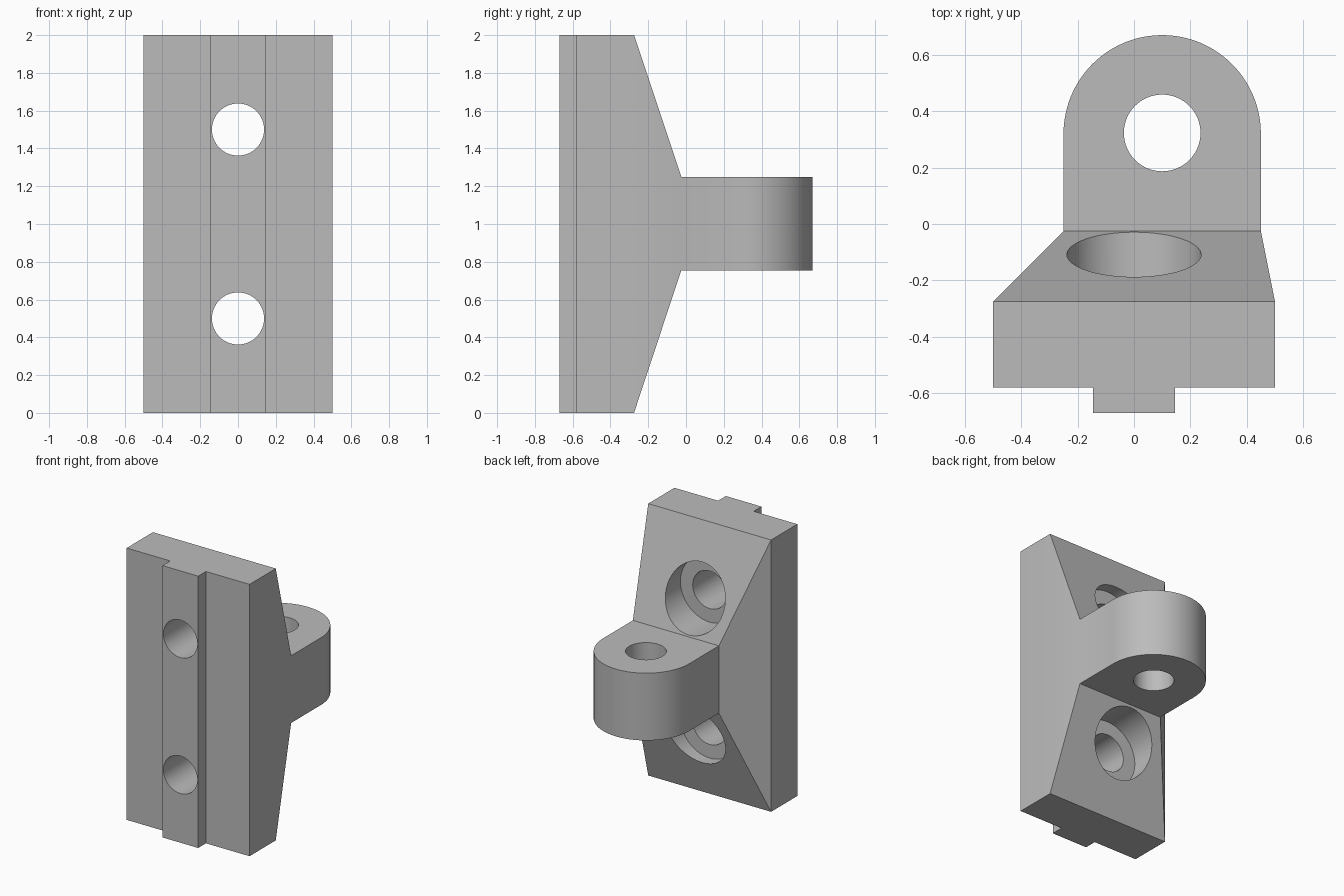
import bpy, bmesh, math
from mathutils import Vector

cube = bpy.data.objects.get("Cube")
if cube:
    bpy.data.objects.remove(cube, do_unlink=True)

# Single grey material
grey = bpy.data.materials.new("light_grey")
grey.use_nodes = True
colour = (0.5, 0.5, 0.5, 1)
grey.diffuse_color = colour
grey.node_tree.nodes["Principled BSDF"].inputs["Base Color"].default_value = colour

# Depth stations from the front rail to the tip of the lug
RAIL, FRONT, PLATE, SHOULDER, TIP = -0.67, -0.58, -0.275, -0.025, 0.67
HEIGHT = 2.0
LUG_X, LUG_R = 0.1, 0.35
LUG_BOTTOM, LUG_TOP = 0.755, 1.25


def extrude_face(bm, face):
    """Extrude a face in place and return the new cap."""
    cap = bmesh.ops.extrude_face_region(bm, geom=[face])["geom"]
    bmesh.ops.delete(bm, geom=[face], context="FACES_ONLY")
    return next(g for g in cap if isinstance(g, bmesh.types.BMFace))


def cylinder(name, start, end, radius):
    """Cutter cylinder between two points."""
    start, end = Vector(start), Vector(end)
    axis = end - start
    bpy.ops.mesh.primitive_cylinder_add(
        vertices=64, radius=radius, depth=axis.length, location=(start + end) / 2)
    obj = bpy.context.object
    obj.name = name
    obj.rotation_euler = axis.to_track_quat("Z", "Y").to_euler()
    obj.hide_render = True
    return obj


# Plate with front rail: T-shaped profile extruded upwards
bm = bmesh.new()
half = [(0.145, RAIL), (0.145, FRONT), (0.5, FRONT), (0.5, PLATE)]
profile = half + [(-x, y) for x, y in reversed(half)]
bottom = bm.faces.new([bm.verts.new((x, y, 0)) for x, y in profile])
top = bmesh.ops.extrude_face_region(bm, geom=[bottom])["geom"]
bmesh.ops.translate(bm, vec=(0, 0, HEIGHT),
                    verts=[g for g in top if isinstance(g, bmesh.types.BMVert)])
bmesh.ops.recalc_face_normals(bm, faces=bm.faces)

# Sloping shoulder tapering from the plate's back to the lug
bm.faces.ensure_lookup_table()
back = max(bm.faces, key=lambda f: f.calc_center_median().y)
shoulder = extrude_face(bm, back)
for v in shoulder.verts:
    v.co = (LUG_X + math.copysign(LUG_R, v.co.x), SHOULDER,
            LUG_TOP if v.co.z > HEIGHT / 2 else LUG_BOTTOM)

# Lug, with its far end rounded into a half circle
lug_end = extrude_face(bm, shoulder)
for v in lug_end.verts:
    v.co.y = TIP
corners = [e for e in lug_end.edges if abs(e.verts[0].co.z - e.verts[1].co.z) > 0.1]
bmesh.ops.bevel(bm, geom=corners, offset=LUG_R - 0.0001, offset_type="OFFSET",
                segments=24, profile=0.5, affect="EDGES")
bmesh.ops.remove_doubles(bm, verts=bm.verts, dist=0.001)
bmesh.ops.recalc_face_normals(bm, faces=bm.faces)

mesh = bpy.data.meshes.new("mounting_bracket")
bm.to_mesh(mesh)
bm.free()
mesh.materials.append(grey)
bracket = bpy.data.objects.new("mounting_bracket", mesh)
bpy.context.collection.objects.link(bracket)

# Pivot hole and two counterbored bolt holes
cutters = [cylinder("pivot_hole", (LUG_X, 0.323, 0.5), (LUG_X, 0.323, 1.5), 0.136)]
for z in (0.5, 1.5):
    cutters.append(cylinder("bolt_hole", (0, -1, z), (0, -0.2, z), 0.138))
    cutters.append(cylinder("counterbore", (0, PLATE, z), (0, 0.1, z), 0.238))

bpy.context.view_layer.objects.active = bracket
for cutter in cutters:
    mod = bracket.modifiers.new(cutter.name, "BOOLEAN")
    mod.operation = "DIFFERENCE"
    mod.solver = "EXACT"
    mod.object = cutter
    bpy.ops.object.modifier_apply(modifier=mod.name)
    bpy.data.objects.remove(cutter, do_unlink=True)

# Smooth round walls, sharp everywhere else
bpy.ops.object.select_all(action="DESELECT")
bracket.select_set(True)
bpy.ops.object.shade_smooth_by_angle(angle=math.radians(12))
